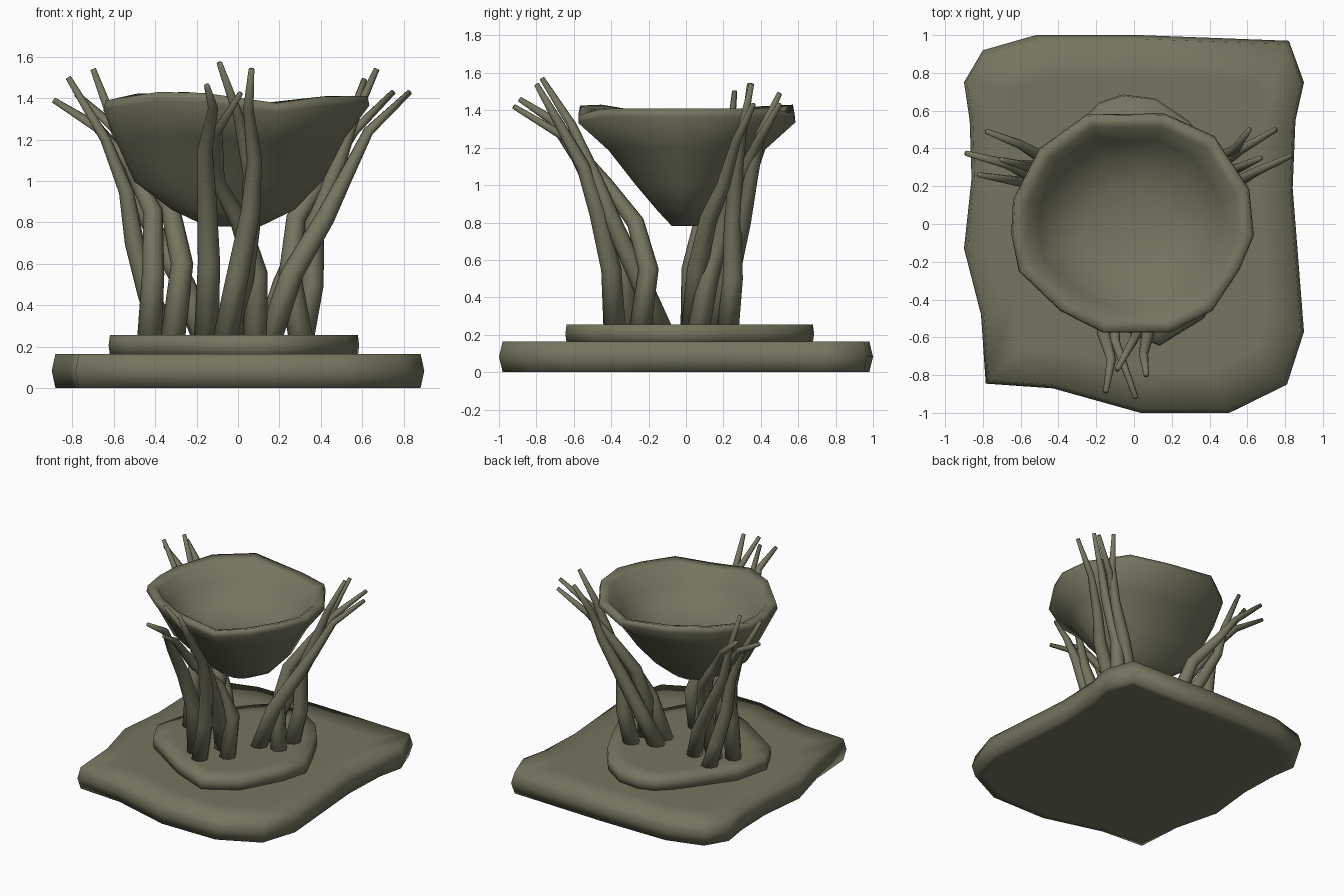
import bpy, bmesh, math
from mathutils import Vector

mat = bpy.data.materials.new("olive stone")
mat.diffuse_color = (0.18, 0.177, 0.115, 1)


def finish(name, me):
    me.materials.append(mat)
    for p in me.polygons:
        p.use_smooth = True
    ob = bpy.data.objects.new(name, me)
    bpy.context.collection.objects.link(ob)
    return ob


def loft(name, rings):
    """Skin a list of equal-length point rings and cap both ends."""
    bm = bmesh.new()
    vs = [[bm.verts.new(p) for p in r] for r in rings]
    n = len(rings[0])
    for a, b in zip(vs, vs[1:]):
        for i in range(n):
            j = (i + 1) % n
            bm.faces.new((a[i], a[j], b[j], b[i]))
    bm.faces.new(vs[0][::-1])
    bm.faces.new(vs[-1])
    bmesh.ops.recalc_face_normals(bm, faces=bm.faces)
    me = bpy.data.meshes.new(name)
    bm.to_mesh(me)
    bm.free()
    return finish(name, me)


def slab(name, outline, z0, z1, k):
    """Irregular stone slab with a slightly bulging edge and flat faces."""
    levels = [(k - .06, z0), (k, z0), (1, (z0 + z1) / 2), (k, z1), (k - .2, z1)]
    loft(name, [[(x * s, y * s, z) for x, y in outline] for s, z in levels])


# Ground slab and smaller plinth on top
slab("ground_slab", [
    (-.52, 1), (.03, 1), (.82, .97), (.90, .75), (.855, .55), (.84, .19),
    (.90, -.57), (.81, -.85), (.505, -1), (.035, -1), (-.43, -.87),
    (-.785, -.845), (-.81, -.48), (-.90, -.13), (-.86, .24), (-.87, .55),
    (-.90, .75), (-.80, .92)], 0, .165, .98)
slab("plinth", [
    (-.06, .685), (.11, .665), (.29, .545), (.40, .40), (.50, .2), (.585, 0),
    (.53, -.2), (.37, -.5), (.135, -.645), (-.16, -.52), (-.54, -.27),
    (-.625, -.1), (-.56, .17), (-.28, .55), (-.18, .645)], .155, .255, .99)

# Bowl: uneven rim, narrowing to a small foot, hollow inside
rim = [(-.64, .13), (-.50, .40), (-.25, .58), (.16, .585), (.425, .465),
       (.61, .185), (.635, -.06), (.56, -.24), (.415, -.46), (.19, -.575),
       (-.165, -.575), (-.39, -.46), (-.61, -.25), (-.65, -.05)]
wave = [(-.66, 1.385), (-.46, 1.43), (-.2, 1.43), (.2, 1.375), (.43, 1.41), (.66, 1.41)]


def rim_z(x):
    for (x0, z0), (x1, z1) in zip(wave, wave[1:]):
        if x <= x1:
            return z0 + (z1 - z0) * (x - x0) / (x1 - x0)


# x scale, y scale, x shift, drop below the rim, share of the rim's waviness
levels = [(.20, .13, -.02, .62, 0), (.46, .26, -.02, .54, 0),
          (.71, .46, -.04, .40, .2),
          (.86, .72, -.03, .20, .6), (1, 1, 0, .045, 1), (.985, .985, 0, 0, 1),
          (.88, .88, 0, .02, 1), (.76, .76, -.01, .13, .6),
          (.58, .56, -.02, .235, .3), (.36, .30, -.02, .29, 0)]
loft("bowl", [[(x * kx + cx, y * ky, 1.4 - d + (rim_z(x) - 1.4) * w)
               for x, y in rim] for kx, ky, cx, d, w in levels])

# Branches are tapering tubes; three clusters of four, rising around the bowl
radii = [.060, .054, .047, .036, .025, .014]


def branch(name, pts, sides=8):
    pts = [Vector(p) for p in pts]
    rings = []
    for i, p in enumerate(pts):
        d = (pts[min(i + 1, len(pts) - 1)] - pts[max(i - 1, 0)]).normalized()
        u = Vector((.7, -.7, 0)) if abs(d.x) > .6 else Vector((1, 0, 0))
        u = (u - d * u.dot(d)).normalized()
        v = d.cross(u)
        rings.append([p + (u * math.cos(a) + v * math.sin(a)) * radii[i]
                      for a in (2 * math.pi * k / sides for k in range(sides))])
    loft(name, rings)


front = [
    [(-.155, -.30, .2), (-.14, -.34, .6), (-.15, -.45, .9), (-.16, -.58, 1.15),
     (-.12, -.72, 1.35), (-.15, -.89, 1.46)],
    [(-.07, -.38, .2), (.0, -.40, .55), (.06, -.47, .85), (.08, -.55, 1.1),
     (.05, -.69, 1.35), (.065, -.80, 1.54)],
    [(.08, -.25, .2), (.09, -.20, .55), (.01, -.27, .8), (-.1, -.42, 1.0),
     (-.1, -.62, 1.24), (.01, -.92, 1.42)],
    [(-.04, -.12, .2), (.02, -.25, .5), (.06, -.38, .78), (.06, -.48, 1.03),
     (0, -.61, 1.32), (-.09, -.77, 1.57)]]
left = [
    [(-.34, .22, .2), (-.43, .24, .45), (-.50, .22, .7), (-.54, .22, .95),
     (-.64, .23, 1.2), (-.82, .26, 1.5)],
    [(-.43, .03, .2), (-.41, .03, .55), (-.41, .10, .85), (-.52, .24, 1.07),
     (-.68, .32, 1.26), (-.89, .375, 1.39)],
    [(-.32, .09, .2), (-.27, .15, .6), (-.33, .26, .88), (-.48, .35, 1.08),
     (-.60, .42, 1.26), (-.78, .49, 1.42)],
    [(-.15, .12, .2), (-.26, .21, .5), (-.40, .27, .75), (-.53, .30, 1.0),
     (-.59, .31, 1.25), (-.70, .34, 1.54)]]
right = [
    [(.30, .22, .2), (.36, .25, .5), (.37, .25, .8), (.49, .27, 1.1),
     (.56, .30, 1.3), (.67, .35, 1.54)],
    [(.14, .03, .2), (.26, .06, .55), (.42, .12, .82), (.51, .20, 1.0),
     (.63, .27, 1.24), (.83, .36, 1.43)],
    [(.31, .06, .2), (.25, .13, .55), (.28, .22, .82), (.43, .30, 1.05),
     (.56, .39, 1.24), (.75, .50, 1.43)],
    [(.13, .14, .2), (.22, .23, .5), (.35, .30, .8), (.47, .35, 1.05),
     (.54, .40, 1.28), (.61, .50, 1.49)]]
for side, paths in (("front", front), ("left", left), ("right", right)):
    for i, pts in enumerate(paths):
        branch(f"{side}_branch_{i + 1}", pts)
